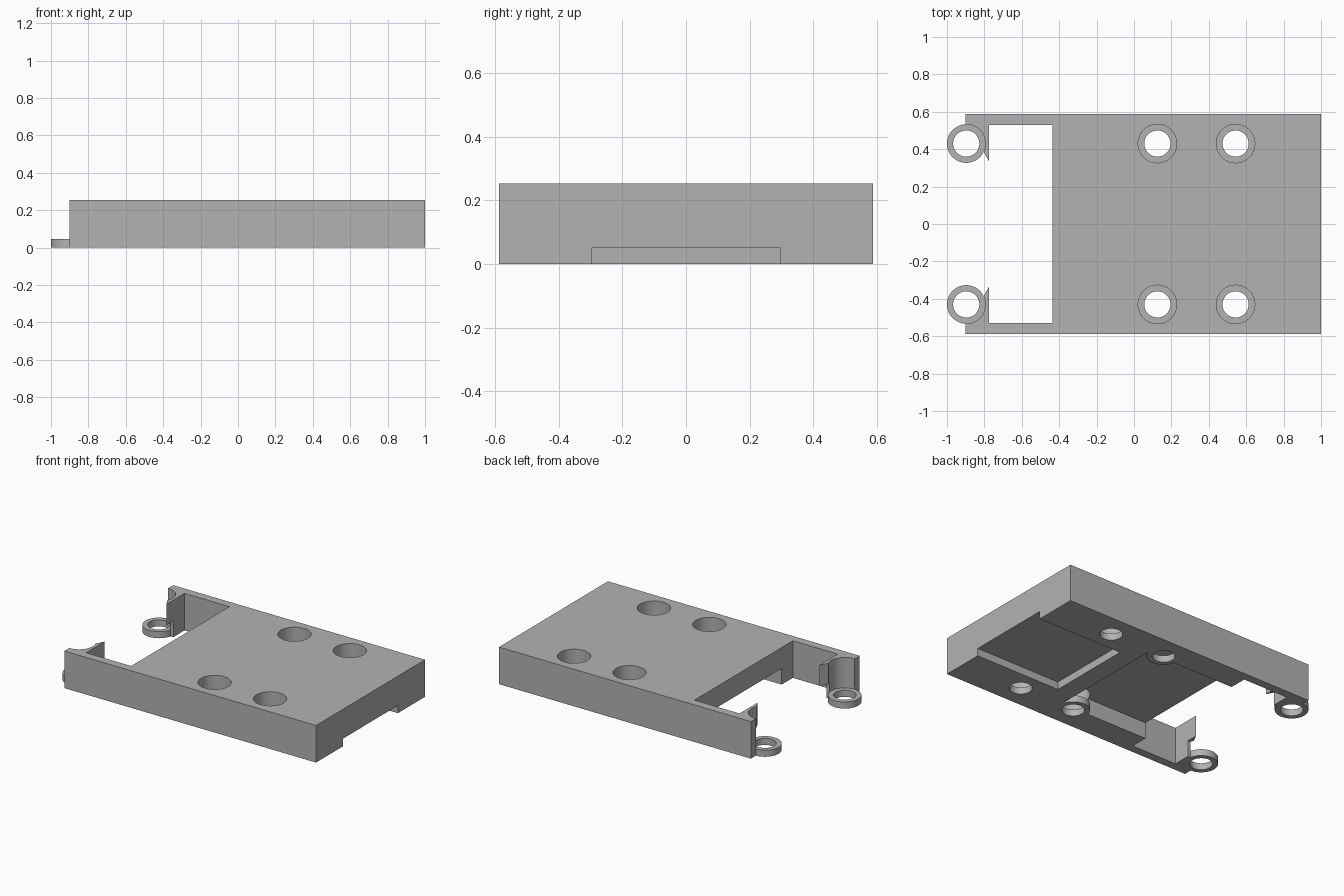
import bpy, bmesh, math

cube = bpy.data.objects.get("Cube")
if cube:
    bpy.data.objects.remove(cube, do_unlink=True)

HEIGHT = 0.253
RING_TOP = 0.045
RING_R, HOLE_R = 0.103, 0.07
HOLE_Y = 0.43
HOLE_XS = (-0.897, 0.125, 0.543)

grey = bpy.data.materials.new("mid grey")
grey.use_nodes = True
colour = (0.45, 0.45, 0.45, 1)
grey.diffuse_color = colour
grey.node_tree.nodes["Principled BSDF"].inputs["Base Color"].default_value = colour


def prism(name, outline, z0, z1):
    """Upright solid with the given outline."""
    bm = bmesh.new()
    face = bm.faces.new([bm.verts.new((x, y, z0)) for x, y in outline])
    top = bmesh.ops.extrude_face_region(bm, geom=[face])["geom"]
    moved = [v for v in top if isinstance(v, bmesh.types.BMVert)]
    bmesh.ops.translate(bm, verts=moved, vec=(0, 0, z1 - z0))
    bmesh.ops.recalc_face_normals(bm, faces=bm.faces)
    mesh = bpy.data.meshes.new(name)
    bm.to_mesh(mesh)
    bm.free()
    mesh.materials.append(grey)
    obj = bpy.data.objects.new(name, mesh)
    bpy.context.collection.objects.link(obj)
    return obj


def box(name, x0, x1, half_y, z0, z1):
    return prism(name, [(x0, -half_y), (x1, -half_y), (x1, half_y), (x0, half_y)], z0, z1)


def disc(name, x, y, r, z0, z1, sides=64):
    angles = [2 * math.pi * (i + 0.5) / sides for i in range(sides)]
    return prism(name, [(x + r * math.cos(a), y + r * math.sin(a)) for a in angles], z0, z1)


def combine(target, tool, operation="DIFFERENCE"):
    """Apply a boolean and remove its tool."""
    tool.hide_render = True
    mod = target.modifiers.new("cut", "BOOLEAN")
    mod.operation, mod.solver, mod.object = operation, "EXACT", tool
    bpy.context.view_layer.objects.active = target
    bpy.ops.object.modifier_apply(modifier=mod.name)
    bpy.data.objects.remove(tool, do_unlink=True)


# Main block
block = box("mounting_block", -0.9, 1, 0.587, 0, HEIGHT)

# Underside pocket and shallow end channel
combine(block, box("pocket", -1.1, 0.23, 0.41, -0.1, 0.11))
combine(block, box("channel", 0.36, 1.1, 0.295, -0.1, 0.052))

# Window with a flared opening through the end
half = [(-0.435, 0.53), (-0.775, 0.53), (-0.775, 0.334), (-0.83, 0.435), (-1.1, 0.435)]
outline = half + [(x, -y) for x, y in reversed(half)]
combine(block, prism("window", outline, -0.2, 0.5))

# Screw seats: ring at the bottom, wide bore above, narrow hole through
for x in HOLE_XS:
    for y in (-HOLE_Y, HOLE_Y):
        combine(block, disc("ring", x, y, RING_R, 0, RING_TOP), "UNION")
        combine(block, disc("wide_bore", x, y, RING_R, RING_TOP, 0.5))
        combine(block, disc("screw_hole", x, y, HOLE_R, -0.2, 0.4))

# Smooth bores with sharp edges
bpy.ops.object.select_all(action="DESELECT")
block.select_set(True)
bpy.context.view_layer.objects.active = block
bpy.ops.object.shade_smooth_by_angle(angle=math.radians(30))
